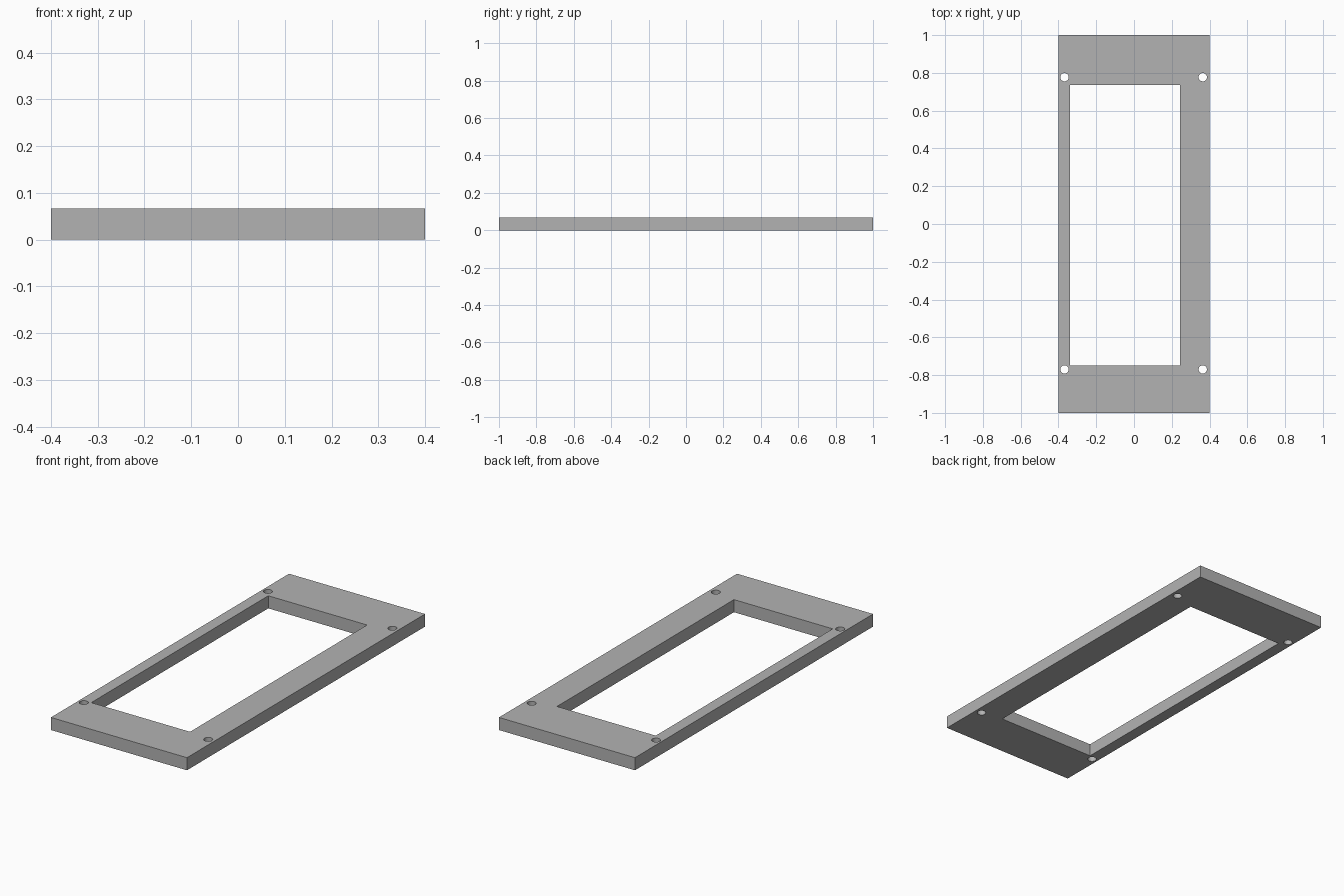
import bpy
import bmesh
from mathutils import Matrix, Vector

if "Cube" in bpy.data.objects:
    bpy.data.objects.remove(bpy.data.objects["Cube"], do_unlink=True)

THICK = 0.067
HOLE_RADIUS = 0.022


def material(name, colour):
    mat = bpy.data.materials.new(name)
    mat.use_nodes = True
    mat.diffuse_color = colour
    mat.node_tree.nodes["Principled BSDF"].inputs["Base Color"].default_value = colour
    return mat


def add_box(bm, x0, x1, y0, y1, z0, z1):
    centre = Vector((x0 + x1, y0 + y1, z0 + z1)) / 2
    size = Matrix.Diagonal((x1 - x0, y1 - y0, z1 - z0, 1))
    bmesh.ops.create_cube(bm, size=1, matrix=Matrix.Translation(centre) @ size)


def make_object(name, bm):
    mesh = bpy.data.meshes.new(name)
    bm.to_mesh(mesh)
    bm.free()
    obj = bpy.data.objects.new(name, mesh)
    bpy.context.collection.objects.link(obj)
    return obj


# Flat rectangular plate
bm = bmesh.new()
add_box(bm, -0.4, 0.4, -1, 1, 0, THICK)
frame = make_object("frame_plate", bm)
frame.data.materials.append(material("grey", (0.45, 0.45, 0.45, 1)))

# Off-centre window and four screw holes, cut right through
bm = bmesh.new()
add_box(bm, -0.338, 0.243, -0.75, 0.737, -THICK, 2 * THICK)
for x in (-0.368, 0.364):
    for y in (-0.77, 0.777):
        bmesh.ops.create_cone(bm, cap_ends=True, segments=32, radius1=HOLE_RADIUS,
                              radius2=HOLE_RADIUS, depth=3 * THICK,
                              matrix=Matrix.Translation((x, y, THICK / 2)))
cutter = make_object("opening_cutter", bm)
cutter.hide_render = True

cut = frame.modifiers.new("openings", "BOOLEAN")
cut.operation = "DIFFERENCE"
cut.solver = "EXACT"
cut.object = cutter

# Bake the openings into the plate and discard the cutter
bpy.ops.object.select_all(action="DESELECT")
frame.select_set(True)
bpy.context.view_layer.objects.active = frame
bpy.ops.object.modifier_apply(modifier=cut.name)
bpy.data.objects.remove(cutter, do_unlink=True)

# Smooth hole walls, crisp edges
bpy.ops.object.shade_smooth_by_angle(angle=0.5)
